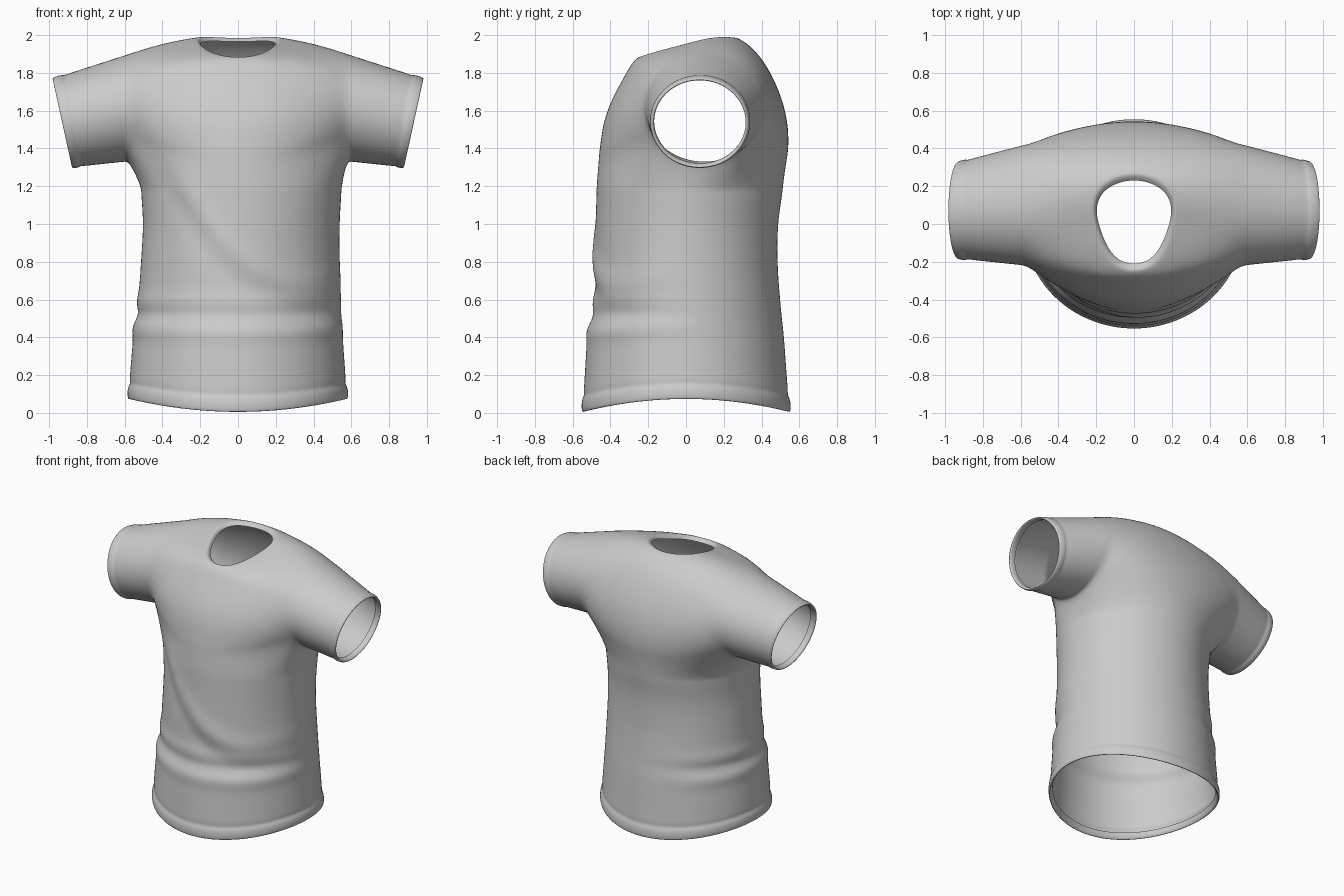
import bpy, bmesh, math
from mathutils import Vector

cube = bpy.data.objects.get("Cube")
if cube:
    bpy.data.objects.remove(cube, do_unlink=True)

NF, NA, NS = 14, 14, 6      # segments: chest, over the shoulder, under the arm
ROOT = 0.575                # distance of the sleeve root from the middle
UNDER = math.radians(25)    # half angle of the underarm strip on the body


def sample(rows, s):
    """Smooth (Catmull-Rom) interpolation through rows of numbers."""
    i = min(int(s), len(rows) - 2)
    f = s - i
    a, b = rows[max(i - 1, 0)], rows[i]
    c, d = rows[i + 1], rows[min(i + 2, len(rows) - 1)]
    return [q + 0.5 * f * (r - p + f * (2 * p - 5 * q + 4 * r - t + f * (3 * (q - r) + t - p)))
            for p, q, r, t in zip(a, b, c, d)]


# Middle profile from chest, over the neck, to the back (y, z)
PROFILE = [(-.465, 1.32), (-.455, 1.42), (-.42, 1.6), (-.315, 1.8), (-.24, 1.89),
           (0, 1.965), (.15, 2.0), (.26, 1.99), (.36, 1.925), (.45, 1.8),
           (.53, 1.6), (.545, 1.42), (.53, 1.32)]
LAST = len(PROFILE) - 1


def root_point(ang):
    return 0.1 + 0.325 * math.cos(ang), 1.617 + 0.288 * math.sin(ang)


def yoke_point(x, s):
    """Blend the middle profile into the round sleeve root."""
    w = (abs(x) / ROOT) ** 2
    y0, z0 = sample(PROFILE, s)
    y1, z1 = root_point(math.radians(220 - 260 * s / LAST))
    return Vector((x, y0 + (y1 - y0) * w, z0 + (z1 - z0) * w))


bm = bmesh.new()


def add_ring(points):
    return [bm.verts.new(p) for p in points]


def bridge(a, b):
    n = len(a)
    for i in range(n):
        j = (i + 1) % n
        bm.faces.new((a[i], a[j], b[j], b[i]))


# Yoke: rings spreading from the neckline to the chest, sleeves and back
params = ([i / NF for i in range(NF)] + [1 + i / NA for i in range(NA)]
          + [2 + i / NF for i in range(NF)] + [3 + i / NA for i in range(NA)])


def yoke_ring(t):
    pts = []
    for u in params:
        k, f = int(u), u - int(u)
        ex, es = [(-ROOT + 2 * ROOT * f, 0), (ROOT, LAST * f),
                  (ROOT - 2 * ROOT * f, LAST), (-ROOT, LAST * (1 - f))][k]
        ang = math.radians(-135 + 90 * u)
        nx, ns = 0.212 * math.cos(ang), 5.5 + 1.5 * math.sin(ang)
        pts.append(yoke_point(nx + (ex - nx) * t, ns + (es - ns) * t))
    return pts


neck = yoke_ring(0)
middle = Vector((0, 0.012, 0))
ring = add_ring([Vector((p.x * .93, middle.y + (p.y - middle.y) * .88, p.z - .025)) for p in neck])
for t in (0, .05, .15, .28, .42, .56, .7, .85, 1):
    nxt = add_ring(yoke_ring(t))
    bridge(ring, nxt)
    ring = nxt
yoke = ring

# Underarm strips close the sleeve roots
strips = {}
for side in (1, -1):
    strips[side] = add_ring([(side * ROOT, *root_point(math.radians(220 + 100 * i / NS)))
                             for i in range(1, NS)])

# Body: rings from the underarm down to the rolled hem
BODY = [(1.2, .515, .55, .475, .515), (1.0, .505, .54, .48, .49),
        (.8, .515, .54, .485, .487), (.6, .53, .548, .49, .5),
        (.4, .553, .555, .523, .52), (.2, .57, .567, .538, .535),
        (0, .58, .578, .548, .55)]
wide = math.pi - 2 * UNDER
angles = ([math.pi + UNDER + wide * i / NF for i in range(NF)]
          + [-UNDER + 2 * UNDER * i / NS for i in range(NS)]
          + [UNDER + wide * i / NF for i in range(NF)]
          + [math.pi - UNDER + 2 * UNDER * i / NS for i in range(NS)])


def bump(v, width):
    return math.exp(-(v / width) ** 2)


def folds(x, y, z):
    """Cloth folds: a diagonal drape on the chest and creases at the waist."""
    front = min(max(0.25 - y * 2, 0), 1)
    drape = z - (.68 + 1.28 * (.35 - x) ** 2)
    d = .02 * front * bump(drape, .07) * bump(x, .5) - .01 * front * bump(drape + .13, .07)
    waist = front + (1 - front) * bump(x + .55, .3)
    return d + waist * (.012 * bump(z - .43, .05) - .012 * bump(z - .51, .04)
                        + .008 * bump(z - .59, .04))


def body_ring(z, grow=0):
    _, left, right, front, back = sample(BODY, (1.2 - z) / 0.2)
    pts = []
    for a in angles:
        c, s = math.cos(a), math.sin(a)
        x, y = c * (right if c > 0 else left), s * (back if s > 0 else front)
        d = grow + folds(x, y, z)
        lift = .07 * c * c * max(0, 1 - z / .6)
        pts.append((x + c * d, y + s * d, z + lift))
    return pts


a, b = NF, NF + NA
ring = yoke[:a + 1] + strips[1] + yoke[b:b + NF + 1] + strips[-1][::-1]
levels = [(1.2 - .04 * i, 0) for i in range(28)]
levels += [(.095, -.004), (.075, .006), (.045, .009), (.015, .007), (0, 0), (.015, -.015), (.05, -.02)]
for z, grow in levels:
    nxt = add_ring(body_ring(z, grow))
    bridge(ring, nxt)
    ring = nxt

# Sleeves: root ring narrowing to a tilted, rolled cuff
for side in (1, -1):
    if side == 1:
        ring = yoke[a:b + 1] + strips[1][::-1]
    else:
        ring = yoke[b + NF:] + yoke[:1] + strips[-1]
    root = [v.co.copy() for v in ring]
    for t, grow in ((.1, 0), (.25, 0), (.42, 0), (.6, 0), (.76, 0), (.85, -.002), (.88, .005),
                    (.95, .006), (.99, .003), (1, -.003), (.98, -.014), (.88, -.018)):
        pts = []
        for p in root:
            ang = math.atan2((p.z - 1.617) / .288, (p.y - .1) / .325)
            c, s = math.cos(ang), math.sin(ang)
            cuff = Vector((side * (.932 + .052 * s), .072 + .258 * c, 1.535 + .238 * s))
            q = p.lerp(cuff, t)
            pts.append(q + Vector((0, c * grow, s * grow)))
        nxt = add_ring(pts)
        bridge(ring, nxt)
        ring = nxt

bmesh.ops.recalc_face_normals(bm, faces=bm.faces[:])
mesh = bpy.data.meshes.new("shirt")
bm.to_mesh(mesh)
bm.free()
shirt = bpy.data.objects.new("shirt", mesh)
bpy.context.collection.objects.link(shirt)

# Plain grey cloth
cloth = bpy.data.materials.new("grey_cloth")
cloth.use_nodes = True
grey = (.6, .6, .6, 1)
cloth.diffuse_color = grey
cloth.node_tree.nodes["Principled BSDF"].inputs["Base Color"].default_value = grey
mesh.materials.append(cloth)

# Smooth cloth surface
mesh.polygons.foreach_set("use_smooth", [True] * len(mesh.polygons))
sub = shirt.modifiers.new("smooth_cloth", "SUBSURF")
sub.levels = sub.render_levels = 2
